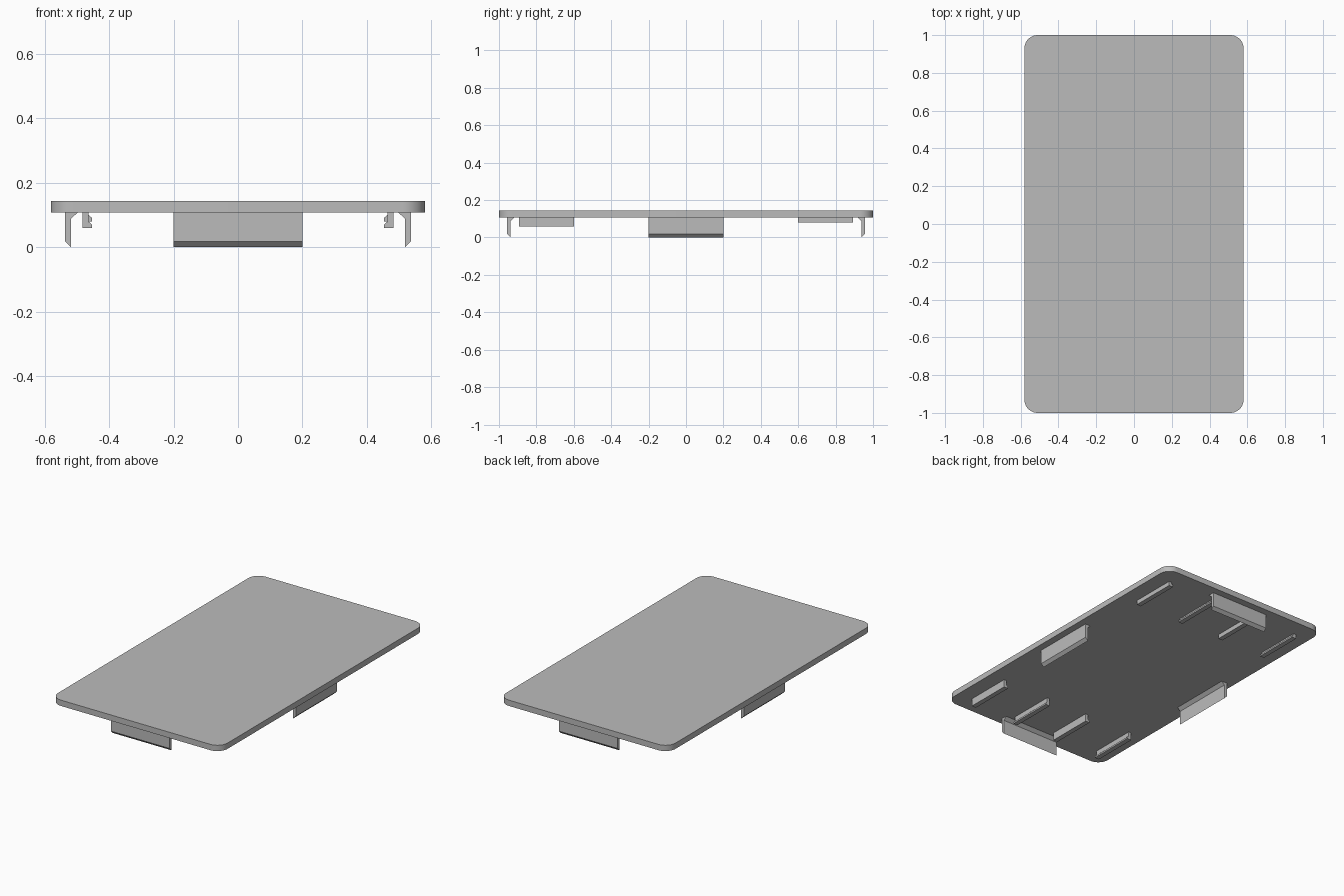
import bpy, bmesh, math
from mathutils import Matrix, Vector

cube = bpy.data.objects.get("Cube")
if cube:
    bpy.data.objects.remove(cube, do_unlink=True)

grey = bpy.data.materials.new("light_grey_plastic")
grey.use_nodes = True
colour = (0.5, 0.5, 0.5, 1)
grey.diffuse_color = colour
grey.node_tree.nodes["Principled BSDF"].inputs["Base Color"].default_value = colour

HALF_W, HALF_L = 0.58, 1.0
UNDER, TOP = 0.107, 0.143


def extrude(name, points, direction, matrix=Matrix()):
    """Extrude a closed outline of 3D points into a solid object."""
    bm = bmesh.new()
    face = bm.faces.new([bm.verts.new(p) for p in points])
    result = bmesh.ops.extrude_face_region(bm, geom=[face])
    verts = [g for g in result["geom"] if isinstance(g, bmesh.types.BMVert)]
    bmesh.ops.translate(bm, verts=verts, vec=direction)
    bm.transform(matrix)
    bmesh.ops.recalc_face_normals(bm, faces=bm.faces)
    mesh = bpy.data.meshes.new(name)
    bm.to_mesh(mesh)
    bm.free()
    mesh.materials.append(grey)
    obj = bpy.data.objects.new(name, mesh)
    bpy.context.collection.objects.link(obj)
    return obj


# Cover plate with rounded corners
radius, steps = 0.07, 12
outline = []
for i, (sx, sy) in enumerate([(1, 1), (-1, 1), (-1, -1), (1, -1)]):
    for k in range(steps + 1):
        a = math.pi / 2 * (i + k / steps)
        outline.append((sx * (HALF_W - radius) + radius * math.cos(a),
                        sy * (HALF_L - radius) + radius * math.sin(a), UNDER))
plate = extrude("cover_plate", outline, Vector((0, 0, TOP - UNDER)))
bpy.context.view_layer.objects.active = plate
plate.select_set(True)
bpy.ops.object.shade_smooth_by_angle(angle=math.radians(30))
plate.select_set(False)

# Snap clips, one per edge: tapered tip and a gusset at the root
clip_profile = [(0, UNDER), (0, 0.018), (-0.018, 0), (-0.018, 0.088), (-0.038, UNDER)]
for side, angle, reach in [("left", 0, HALF_W), ("back", 90, HALF_L),
                           ("right", 180, HALF_W), ("front", 270, HALF_L)]:
    points = [(reach - 0.044 + d, -0.2, z) for d, z in clip_profile]
    extrude(side + "_clip", points, Vector((0, 0.4, 0)),
            Matrix.Rotation(math.radians(angle), 4, "Z"))


# Slide rails: two facing pairs at each end, with small feet turned into each slot
def rail(name, x, toward, y, bottom):
    profile = [(0, UNDER), (0, bottom), (0.03, bottom),
               (0.03, bottom + 0.01), (0.019, bottom + 0.02), (0.019, UNDER)]
    extrude(name, [(x + toward * d, y, z) for d, z in profile], Vector((0, 0.292, 0)))


for end, y, bottom in [("front", -0.892, 0.059), ("back", 0.6, 0.08)]:
    for side, s in [("left", 1), ("right", -1)]:
        rail(f"{end}_{side}_outer_rail", s * 0.482, -s, y, bottom)
        rail(f"{end}_{side}_inner_rail", s * 0.136, s, y, bottom)
